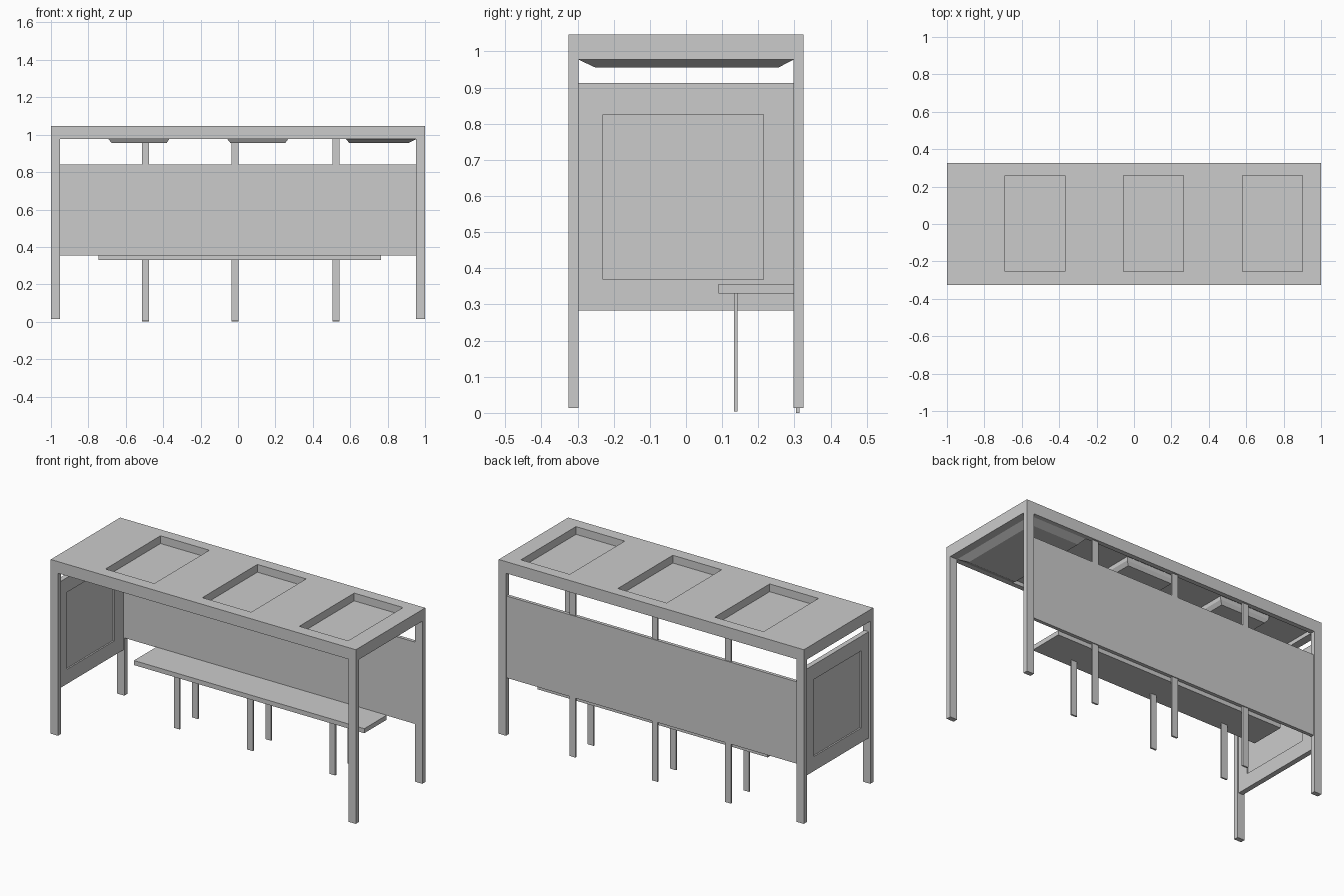
import bpy, bmesh

if "Cube" in bpy.data.objects:
    bpy.data.objects.remove(bpy.data.objects["Cube"])


def loft(name, rings):
    """Closed solid through stacked rectangles (x0, x1, y0, y1, z)."""
    bm = bmesh.new()
    loops = [[bm.verts.new(p) for p in ((a, c, z), (b, c, z), (b, d, z), (a, d, z))]
             for a, b, c, d, z in rings]
    bm.faces.new(loops[0][::-1])
    bm.faces.new(loops[-1])
    for lo, hi in zip(loops, loops[1:]):
        for i in range(4):
            j = (i + 1) % 4
            bm.faces.new((lo[i], lo[j], hi[j], hi[i]))
    bmesh.ops.recalc_face_normals(bm, faces=bm.faces)
    mesh = bpy.data.meshes.new(name)
    bm.to_mesh(mesh)
    bm.free()
    ob = bpy.data.objects.new(name, mesh)
    bpy.context.collection.objects.link(ob)
    return ob


def box(name, x0, x1, y0, y1, z0, z1):
    return loft(name, [(x0, x1, y0, y1, z0), (x0, x1, y0, y1, z1)])


def cut(ob, *dims):
    """Subtract a box from the object and discard the cutter."""
    cutter = box("cutter", *dims)
    cutter.hide_render = True
    mod = ob.modifiers.new("cut", 'BOOLEAN')
    mod.operation, mod.solver, mod.object = 'DIFFERENCE', 'EXACT', cutter
    bpy.context.view_layer.objects.active = ob
    bpy.ops.object.modifier_apply(modifier=mod.name)
    bpy.data.objects.remove(cutter)


W, D = 1.0, 0.325          # half width and half depth
IX, IY = 0.953, 0.297      # inner faces of the corner posts
TRAYS = ((-0.69, -0.37), (-0.055, 0.265), (0.58, 0.90))

# Roof: slab with a skirt below and three sunken openings
roof = box("roof", -W, W, -D, D, 0.977, 1.046)
cut(roof, -IX, IX, -IY, IY, 0.9, 1.0)
for x0, x1 in TRAYS:
    cut(roof, x0, x1, -0.255, 0.26, 0.95, 1.1)

# Skylight trays closing the openings, the last one flaring out to the skirt
for i, (x0, x1) in enumerate(TRAYS):
    right = IX if i == 2 else x1 + 0.003
    y = IY if i == 2 else 0.265
    loft(f"skylight_tray_{i + 1}", [
        (x0 + 0.015, x1 + (0.012 if i == 2 else -0.012), -0.25, 0.255, 0.955),
        (x0 - 0.003, right, -y, y, 0.977),
        (x0 - 0.004, right, -y, y, 1.0)])

# Corner posts
for sx, side in ((-1, "left"), (1, "right")):
    for sy, end in ((-1, "front"), (1, "back")):
        xs, ys = sorted((sx * IX, sx * W)), sorted((sy * IY, sy * D))
        box(f"{end}_{side}_post", *xs, *ys, 0.014, 0.977)

# Back panel
box("back_panel", -IX, IX, 0.299, 0.319, 0.355, 0.84)

# Left end panel with a shallow display recess on both faces
end = box("end_panel", -0.99, -0.96, -IY, IY, 0.283, 0.913)
cut(end, -1.05, -0.981, -0.23, 0.215, 0.369, 0.826)
cut(end, -0.969, -0.9, -0.23, 0.215, 0.369, 0.826)

# Bench seat
box("bench_seat", -0.745, 0.765, 0.09, 0.299, 0.33, 0.357)

# Slim back posts and bench legs
for i, x in enumerate((-0.495, -0.015, 0.525)):
    box(f"back_support_{i + 1}", x - 0.019, x + 0.019, 0.304, 0.314, 0, 0.977)
    box(f"bench_leg_{i + 1}", x - 0.019, x + 0.019, 0.133, 0.143, 0.004, 0.33)
